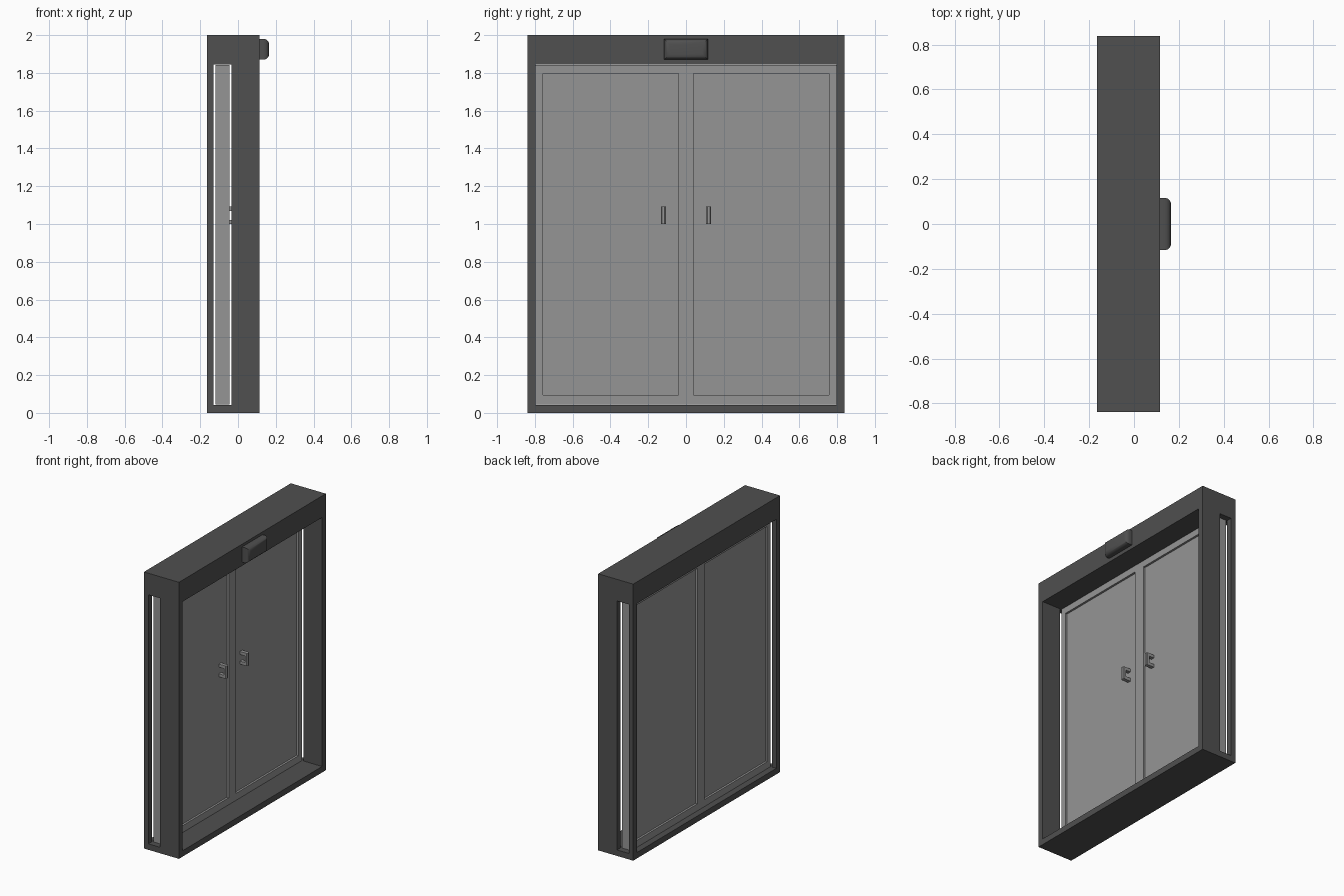
import bpy, bmesh
from mathutils import Vector

if "Cube" in bpy.data.objects:
    bpy.data.objects.remove(bpy.data.objects["Cube"])


def material(name, v):
    m = bpy.data.materials.new(name)
    m.diffuse_color = (v, v, v, 1)
    m.use_nodes = True
    m.node_tree.nodes["Principled BSDF"].inputs["Base Color"].default_value = m.diffuse_color
    return m


DARK = material("dark_metal", 0.08)
LIGHT = material("light_panel", 0.3)


def box_bm(lo, hi):
    bm = bmesh.new()
    bmesh.ops.create_cube(bm, size=1)
    lo, hi = Vector(lo), Vector(hi)
    for v in bm.verts:
        v.co = Vector([lo[i] + (v.co[i] + 0.5) * (hi[i] - lo[i]) for i in range(3)])
    return bm


def finish(bm, name, mat=None):
    bmesh.ops.recalc_face_normals(bm, faces=bm.faces)
    me = bpy.data.meshes.new(name)
    bm.to_mesh(me)
    bm.free()
    ob = bpy.data.objects.new(name, me)
    bpy.context.collection.objects.link(ob)
    if mat:
        me.materials.append(mat)
    return ob


def activate(ob):
    bpy.ops.object.select_all(action='DESELECT')
    ob.select_set(True)
    bpy.context.view_layer.objects.active = ob


def cut(ob, lo, hi):
    cutter = finish(box_bm(lo, hi), "cutter")
    cutter.hide_render = True
    mod = ob.modifiers.new("cut", 'BOOLEAN')
    mod.operation, mod.solver, mod.object = 'DIFFERENCE', 'EXACT', cutter
    activate(ob)
    bpy.ops.object.modifier_apply(modifier=mod.name)
    bpy.data.objects.remove(cutter)


# Surround: doorway through x, sliding slots through both jambs
frame = finish(box_bm((-0.165, -0.839, 0), (0.115, 0.839, 2)), "door_frame", DARK)
cut(frame, (-0.5, -0.797, 0.043), (0.5, 0.797, 1.844))
cut(frame, (-0.13, -1, 0.043), (-0.035, 1, 1.844))


# Door leaf with a sunken panel on both faces
def door(side, name):
    y0, y1 = sorted((0, side * 0.797))
    bm = box_bm((-0.12, y0, 0.044), (-0.045, y1, 1.843))
    bm.normal_update()
    faces = [f for f in bm.faces if abs(f.normal.x) > 0.9]
    bmesh.ops.inset_individual(bm, faces=faces, thickness=0.041, use_even_offset=True)
    for f in faces:
        for v in f.verts:
            v.co.z += 0.009 if v.co.z < 1 else -0.006
    sunk = bmesh.ops.extrude_discrete_faces(bm, faces=faces)["faces"]
    for f in sunk:
        s = 1 if f.calc_center_median().x > -0.08 else -1
        bmesh.ops.translate(bm, verts=f.verts, vec=(-0.015 * s, 0, 0))
    return finish(bm, name, LIGHT)


# Bracket-shaped pull handle extruded along y
def handle(side, name):
    profile = [(-0.062, 1.0), (0.0, 1.0), (0.0, 1.092), (-0.062, 1.092),
               (-0.062, 1.07), (-0.02, 1.07), (-0.02, 1.022), (-0.062, 1.022)]
    bm = bmesh.new()
    f = bm.faces.new([bm.verts.new((x, side * 0.12 - 0.013, z)) for x, z in profile])
    ext = bmesh.ops.extrude_face_region(bm, geom=[f])["geom"]
    bmesh.ops.translate(bm, vec=(0, 0.026, 0),
                        verts=[g for g in ext if isinstance(g, bmesh.types.BMVert)])
    edges = [e for e in bm.edges if all(v.co.x > -0.005 for v in e.verts)
             and abs(e.verts[0].co.z - e.verts[1].co.z) > 0.05]
    bmesh.ops.bevel(bm, geom=edges, offset=0.006, segments=1, affect='EDGES')
    return finish(bm, name, LIGHT)


for side, label in ((-1, "left"), (1, "right")):
    door(side, label + "_door")
    handle(side, label + "_handle")

# Motion sensor housing with rounded outer rim
bm = box_bm((0.115, -0.117, 1.87), (0.165, 0.117, 1.98))
rim = [e for e in bm.edges if all(v.co.x > 0.16 for v in e.verts)]
bmesh.ops.bevel(bm, geom=rim, offset=0.03, segments=6, profile=0.5, affect='EDGES')
sensor = finish(bm, "motion_sensor", DARK)
activate(sensor)
bpy.ops.object.shade_smooth_by_angle(angle=0.6)
